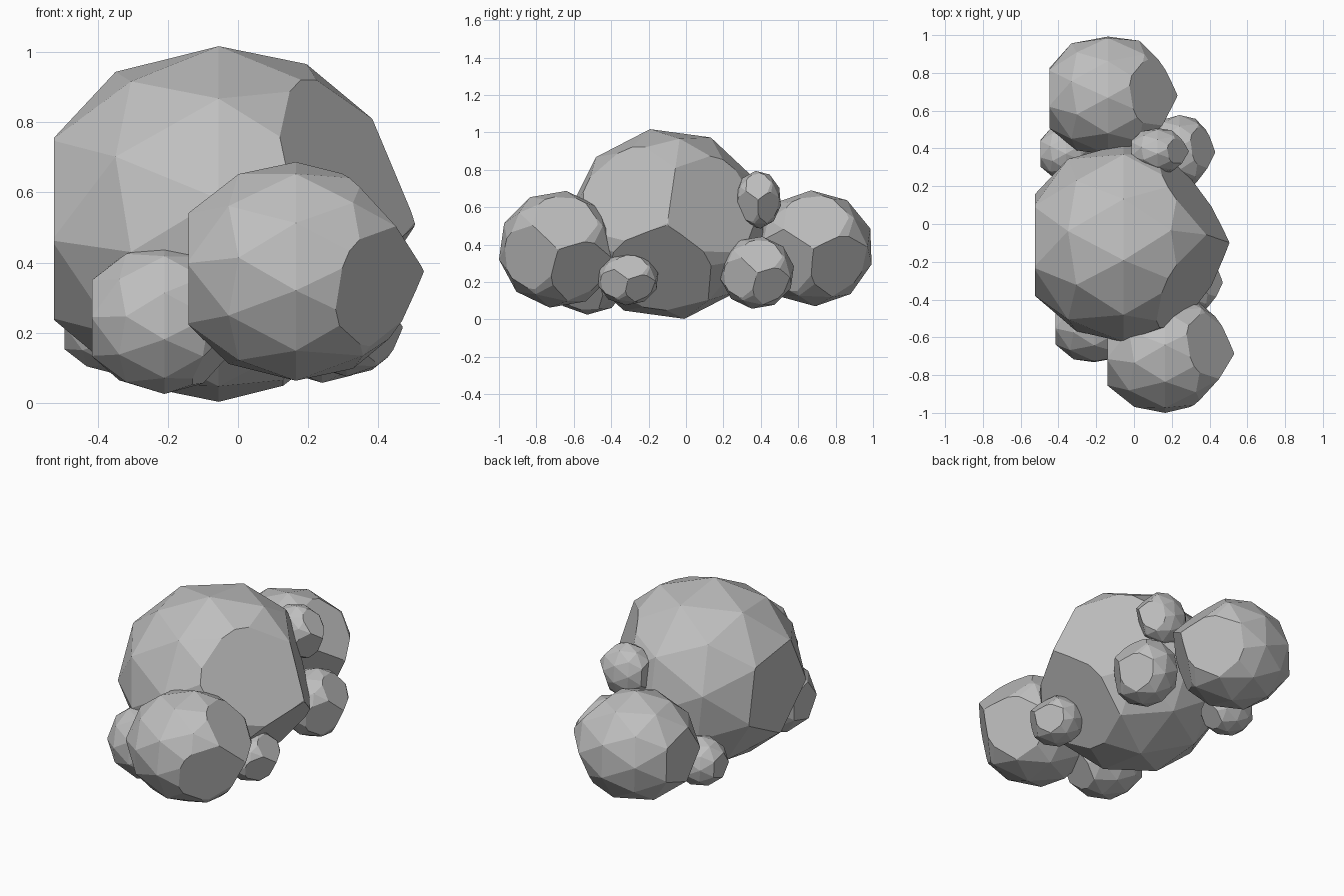
import bpy, bmesh, math
from mathutils import Matrix, Vector

cube = bpy.data.objects.get("Cube")
if cube:
    bpy.data.objects.remove(cube, do_unlink=True)

# One plain grey material for the whole cloud
grey = bpy.data.materials.new("soft grey")
grey.use_nodes = True
colour = (0.52, 0.52, 0.52, 1)
grey.diffuse_color = colour
grey.node_tree.nodes["Principled BSDF"].inputs["Base Color"].default_value = colour


def trim(bm, direction, distance):
    """Slice a flat facet off the ball."""
    bmesh.ops.bisect_plane(bm, geom=bm.verts[:] + bm.edges[:] + bm.faces[:],
                           plane_co=direction * distance, plane_no=direction,
                           clear_outer=True)


def puff(name, centre, radii, roll):
    """Faceted ball: blunt on -x, three broad facets meeting in a tip on +x."""
    bm = bmesh.new()
    bmesh.ops.create_icosphere(bm, subdivisions=2, radius=1)
    stand = Matrix.Rotation(math.pi, 3, 'X') @ Matrix.Rotation(math.pi / 2, 3, 'Y')
    bmesh.ops.rotate(bm, verts=bm.verts, matrix=stand)

    trim(bm, Vector((-1, 0, 0)), 0.84)
    for k in range(3):
        a = math.radians(60 + 120 * k)
        trim(bm, Vector((0.795, 0.607 * math.sin(a), 0.607 * math.cos(a))), 0.8)

    # Close the trimmed ball
    points = [v.co.copy() for v in bm.verts]
    bm.clear()
    for p in points:
        bm.verts.new(p)
    bmesh.ops.remove_doubles(bm, verts=bm.verts, dist=0.01)
    bmesh.ops.convex_hull(bm, input=bm.verts)
    bmesh.ops.dissolve_limit(bm, angle_limit=math.radians(2),
                             verts=bm.verts, edges=bm.edges)
    bmesh.ops.recalc_face_normals(bm, faces=bm.faces)

    # Roll around x, then size and place
    bmesh.ops.rotate(bm, verts=bm.verts,
                     matrix=Matrix.Rotation(-math.radians(roll), 3, 'X'))
    bmesh.ops.scale(bm, verts=bm.verts, vec=radii)
    bmesh.ops.translate(bm, verts=bm.verts, vec=centre)

    mesh = bpy.data.meshes.new(name)
    bm.to_mesh(mesh)
    bm.free()
    mesh.materials.append(grey)
    bpy.context.collection.objects.link(bpy.data.objects.new(name, mesh))


# Large middle, front and back puffs
puff("main_puff", (-.055, -.1, .51), (.56, .53, .515), 8)
puff("front_puff", (.165, -.685, .375), (.365, .32, .315), -46)
puff("back_puff", (-.138, .68, .38), (.368, .325, .31), -56)

# Small puffs tucked around the sides
puff("front_right_puff", (-.21, -.52, .24), (.245, .22, .215), 20)
puff("left_side_puff", (.31, -.31, .215), (.16, .165, .14), -50)
puff("back_left_puff", (.24, .38, .25), (.19, .2, .195), -46)
puff("upper_back_puff", (.125, .385, .64), (.165, .125, .155), -60)
puff("back_right_puff", (-.36, .38, .225), (.16, .145, .14), 15)
